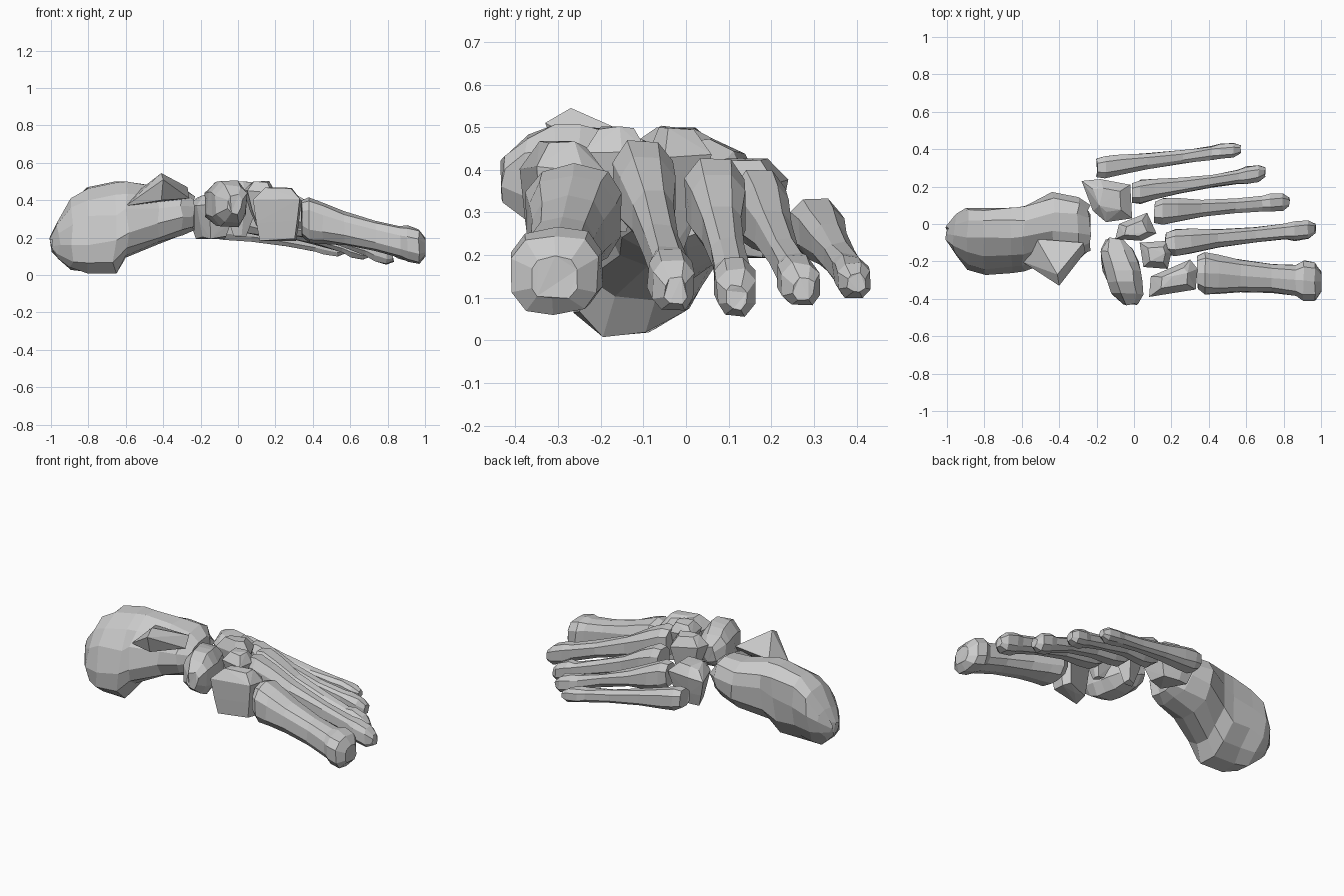
import bpy, bmesh, math, random
from mathutils import Vector

if "Cube" in bpy.data.objects:
    bpy.data.objects.remove(bpy.data.objects["Cube"])

random.seed(4)


def finish(name, bm):
    bmesh.ops.triangulate(bm, faces=[f for f in bm.faces if len(f.verts) > 4])
    bmesh.ops.recalc_face_normals(bm, faces=bm.faces)
    me = bpy.data.meshes.new(name)
    bm.to_mesh(me)
    bm.free()
    ob = bpy.data.objects.new(name, me)
    bpy.context.collection.objects.link(ob)
    return ob


def loft(name, rings, n=8, power=0.75, jitter=0.004, across=False):
    """Skin rounded-box sections (centre, half width, half height, lean) along x, or along y if across."""
    bm = bmesh.new()
    loops = []
    for centre, hw, hh, lean in rings:
        loop = []
        for i in range(n):
            a = 2 * math.pi * (i + 0.5) / n
            c = math.copysign(abs(math.cos(a)) ** power, math.cos(a))
            s = math.copysign(abs(math.sin(a)) ** power, math.sin(a))
            side = hw * c + lean * s
            p = Vector(centre) + Vector((side, 0, hh * s) if across else (0, side, hh * s))
            p += Vector([random.uniform(-jitter, jitter) for _ in range(3)])
            loop.append(bm.verts.new(p))
        loops.append(loop)
    for a, b in zip(loops, loops[1:]):
        for i in range(n):
            j = (i + 1) % n
            bm.faces.new((a[i], a[j], b[j], b[i]))
    bm.faces.new(loops[0])
    bm.faces.new(loops[-1])
    return finish(name, bm)


def hull(name, pts):
    """Faceted block wrapped around points."""
    bm = bmesh.new()
    for p in pts:
        bm.verts.new(p)
    bmesh.ops.convex_hull(bm, input=bm.verts)
    bmesh.ops.delete(bm, geom=[v for v in bm.verts if not v.link_faces], context='VERTS')
    return finish(name, bm)


def block(name, outline, bottom, top, keel):
    """Small foot bone: plan outline, slightly domed on top, shrinking to a keel below."""
    c = sum((Vector(p) for p in outline), Vector((0, 0))) / len(outline)
    pts = []
    for level, scale in ((0, keel), (0.35, (1 + keel) / 2), (0.78, 1.0), (1, 0.55)):
        for p in outline:
            q = c + (Vector(p) - c) * scale
            pts.append((q.x, q.y, bottom + (top - bottom) * level + random.uniform(-0.008, 0.008)))
    return hull(name, pts)


# Heel bone: x, low y, high y, low z, high z, lean
sections = [
    (-1.00, -0.10, 0.00, 0.13, 0.21, 0.01),
    (-0.96, -0.17, 0.06, 0.09, 0.30, 0.02),
    (-0.89, -0.25, 0.10, 0.03, 0.41, 0.04),
    (-0.80, -0.29, 0.11, 0.01, 0.47, 0.06),
    (-0.66, -0.29, 0.11, 0.01, 0.50, 0.06),
    (-0.59, -0.27, 0.12, 0.09, 0.50, 0.05),
    (-0.43, -0.20, 0.18, 0.17, 0.47, 0.03),
    (-0.30, -0.19, 0.15, 0.21, 0.47, 0.02),
    (-0.24, -0.15, 0.10, 0.24, 0.42, 0.01)]
heel = loft("heel_bone", [((x, (a + b) / 2, (c + d) / 2), (b - a) / 2 - lean / 2, (d - c) / 2, lean)
                          for x, a, b, c, d, lean in sections], n=12, power=0.9, jitter=0.011)
# Shelf on the inner side of the heel, merged into it
shelf = hull("heel_shelf", [
    (-0.40, -0.33, 0.51), (-0.41, -0.27, 0.545), (-0.60, -0.20, 0.37), (-0.26, -0.15, 0.41),
    (-0.41, -0.29, 0.40), (-0.52, -0.08, 0.46), (-0.27, -0.10, 0.47)])
union = heel.modifiers.new("union", 'BOOLEAN')
union.operation = 'UNION'
union.object = shelf
bpy.context.view_layer.objects.active = heel
bpy.ops.object.modifier_apply(modifier="union")
bpy.data.objects.remove(shelf)

# Navicular: sections across the foot, swelling in the middle
rings = []
for i in range(7):
    t = i / 6
    taper = 1 - 0.6 * abs(2 * t - 1) ** 3
    rings.append(((-0.105 + 0.085 * t, -0.08 - 0.35 * t, 0.38), 0.105 * taper, 0.13 * taper, 0))
loft("navicular_bone", rings, jitter=0.008, across=True)

# Other midfoot blocks
block("cuboid_bone", [(-0.28, 0.23), (-0.22, 0.07), (-0.15, 0.01), (-0.01, 0.03), (-0.02, 0.21),
                      (-0.18, 0.24)], 0.20, 0.42, 0.6)
block("medial_cuneiform", [(0.08, -0.39), (0.09, -0.28), (0.20, -0.27), (0.30, -0.19), (0.34, -0.24),
                           (0.33, -0.35)], 0.19, 0.46, 0.75)
block("middle_cuneiform", [(0.03, -0.10), (0.05, -0.23), (0.18, -0.24), (0.20, -0.15),
                           (0.18, -0.09)], 0.26, 0.50, 0.3)
block("lateral_cuneiform", [(-0.10, -0.08), (-0.08, 0.00), (0.07, 0.06), (0.12, -0.05),
                            (0.04, -0.09)], 0.21, 0.50, 0.3)

# Metatarsals: shared profile of (position, base, shaft and head share of the section size)
PROFILE = [(0, 0.8, 0, 0), (0.06, 1, 0, 0), (0.17, 0.85, 0.1, 0), (0.35, 0.25, 0.75, 0),
           (0.6, 0, 1, 0), (0.8, 0, 0.8, 0.2), (0.86, 0, 0, 1), (0.95, 0, 0, 0.95), (1, 0, 0, 0.5)]


def metatarsal(name, base, head, base_size, shaft_size, head_size, n=8):
    a, b = Vector(base), Vector(head)
    rings = []
    for t, *shares in PROFILE:
        hw, hh = (sum(k * size[i] for k, size in zip(shares, (base_size, shaft_size, head_size)))
                  for i in range(2))
        rings.append((a.lerp(b, t), hw, hh, 0))
    loft(name, rings, n)


metatarsal("first_metatarsal", (0.34, -0.26, 0.305), (1.0, -0.31, 0.145),
           (0.115, 0.12), (0.08, 0.08), (0.11, 0.1), 10)
metatarsal("second_metatarsal", (0.17, -0.105, 0.385), (0.97, -0.025, 0.115),
           (0.075, 0.105), (0.04, 0.05), (0.055, 0.065))
metatarsal("third_metatarsal", (0.11, 0.065, 0.345), (0.83, 0.12, 0.1),
           (0.075, 0.1), (0.04, 0.045), (0.05, 0.06))
metatarsal("fourth_metatarsal", (-0.01, 0.165, 0.325), (0.7, 0.275, 0.12),
           (0.065, 0.09), (0.036, 0.04), (0.05, 0.055))
metatarsal("fifth_metatarsal", (-0.2, 0.3, 0.275), (0.57, 0.4, 0.135),
           (0.062, 0.07), (0.037, 0.04), (0.042, 0.045))
